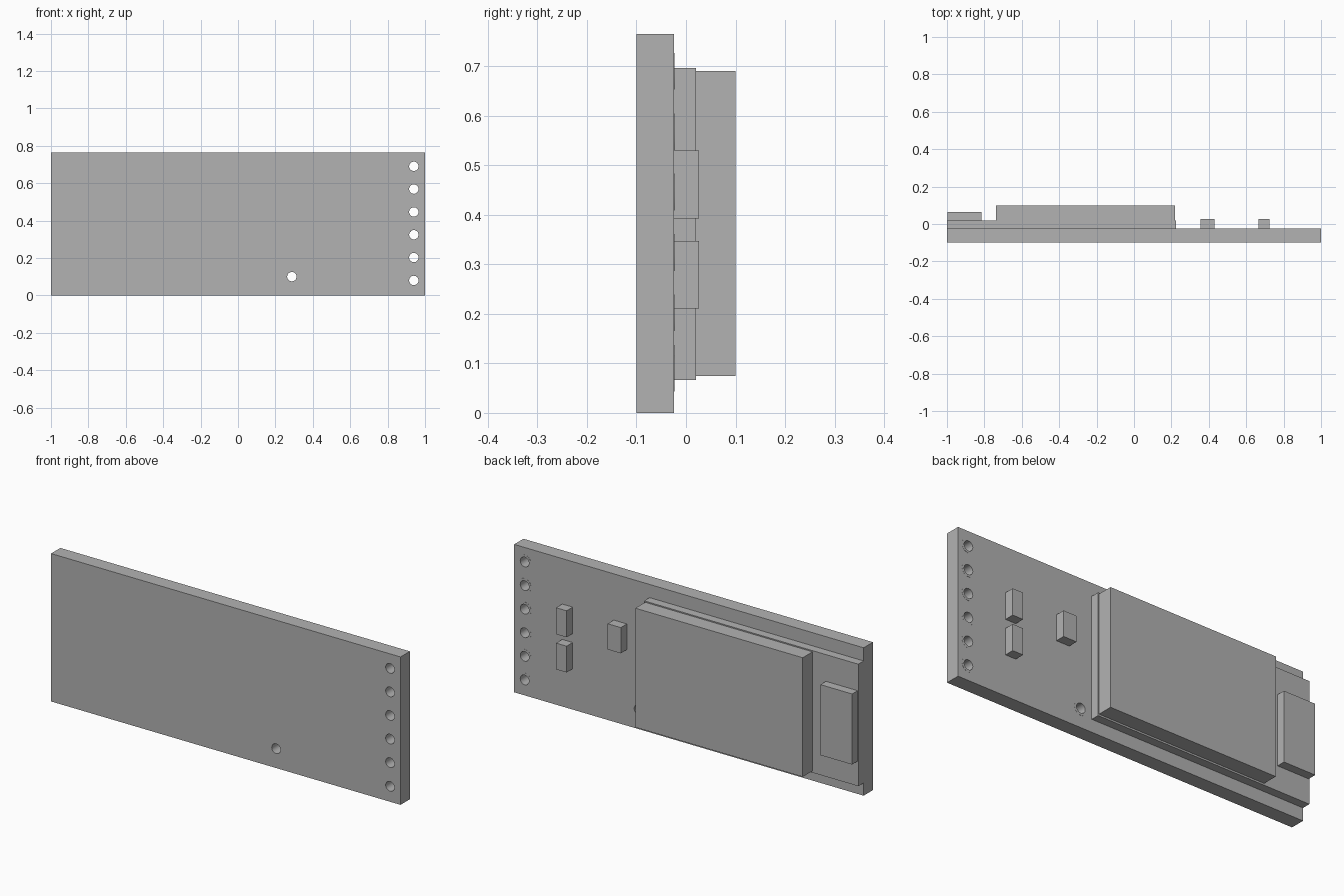
import bpy
import bmesh
from math import pi
from mathutils import Matrix, Vector

if "Cube" in bpy.data.objects:
    bpy.data.objects.remove(bpy.data.objects["Cube"])

grey = bpy.data.materials.new("plain grey")
grey.use_nodes = True
grey.diffuse_color = (0.448, 0.448, 0.448, 1)
grey.node_tree.nodes["Principled BSDF"].inputs["Base Color"].default_value = grey.diffuse_color

BACK = -0.024           # rear face of the carrier board
HOLE_R, PAD_R = 0.025, 0.037
holes = [(0.94, 0.08 + i * 0.122) for i in range(6)] + [(0.288, 0.1)]


def finish(name, bm):
    mesh = bpy.data.meshes.new(name)
    bm.to_mesh(mesh)
    bm.free()
    mesh.materials.append(grey)
    obj = bpy.data.objects.new(name, mesh)
    bpy.context.collection.objects.link(obj)
    return obj


def box(name, x, y, z):
    """Box from (min, max) pairs on each axis."""
    bm = bmesh.new()
    bmesh.ops.create_cube(bm, size=1)
    for v in bm.verts:
        v.co = Vector([(a + b) / 2 + c * (b - a) for (a, b), c in zip((x, y, z), v.co)])
    return finish(name, bm)


def rods(name, radius, y0, y1):
    """One cylinder along y at every hole position."""
    bm = bmesh.new()
    for x, z in holes:
        place = Matrix.Translation((x, (y0 + y1) / 2, z)) @ Matrix.Rotation(pi / 2, 4, 'X')
        bmesh.ops.create_cone(bm, cap_ends=True, segments=32, radius1=radius,
                              radius2=radius, depth=y1 - y0, matrix=place)
    return finish(name, bm)


# Carrier board and solder pads, drilled by the same cutter
board = box("carrier_board", (-1, 1), (-0.1, BACK), (0, 0.765))
pads = rods("solder_pads", PAD_R, BACK - 0.004, BACK + 0.0006)
cutter = rods("hole_cutter", HOLE_R, -0.2, 0.1)
cutter.hide_render = True
cutter.hide_viewport = True
for obj in (board, pads):
    cut = obj.modifiers.new("holes", 'BOOLEAN')
    cut.operation = 'DIFFERENCE'
    cut.solver = 'EXACT'
    cut.object = cutter
    # Smooth hole walls, sharp rims
    bpy.ops.object.select_all(action='DESELECT')
    obj.select_set(True)
    bpy.context.view_layer.objects.active = obj
    bpy.ops.object.modifier_apply(modifier=cut.name)
    bpy.ops.object.shade_smooth_by_angle()

# Radio module: base, metal shield and antenna block
box("module_base", (-1, 0.225), (BACK, 0.02), (0.066, 0.697))
box("module_shield", (-0.738, 0.22), (0.02, 0.1), (0.075, 0.691))
box("antenna_block", (-0.996, -0.815), (0.02, 0.065), (0.194, 0.559))

# Small chips on the carrier board
chip_y = (BACK, 0.026)
box("upper_chip", (0.665, 0.725), chip_y, (0.393, 0.53))
box("lower_chip", (0.665, 0.725), chip_y, (0.211, 0.347))
box("inner_chip", (0.355, 0.43), chip_y, (0.393, 0.526))
